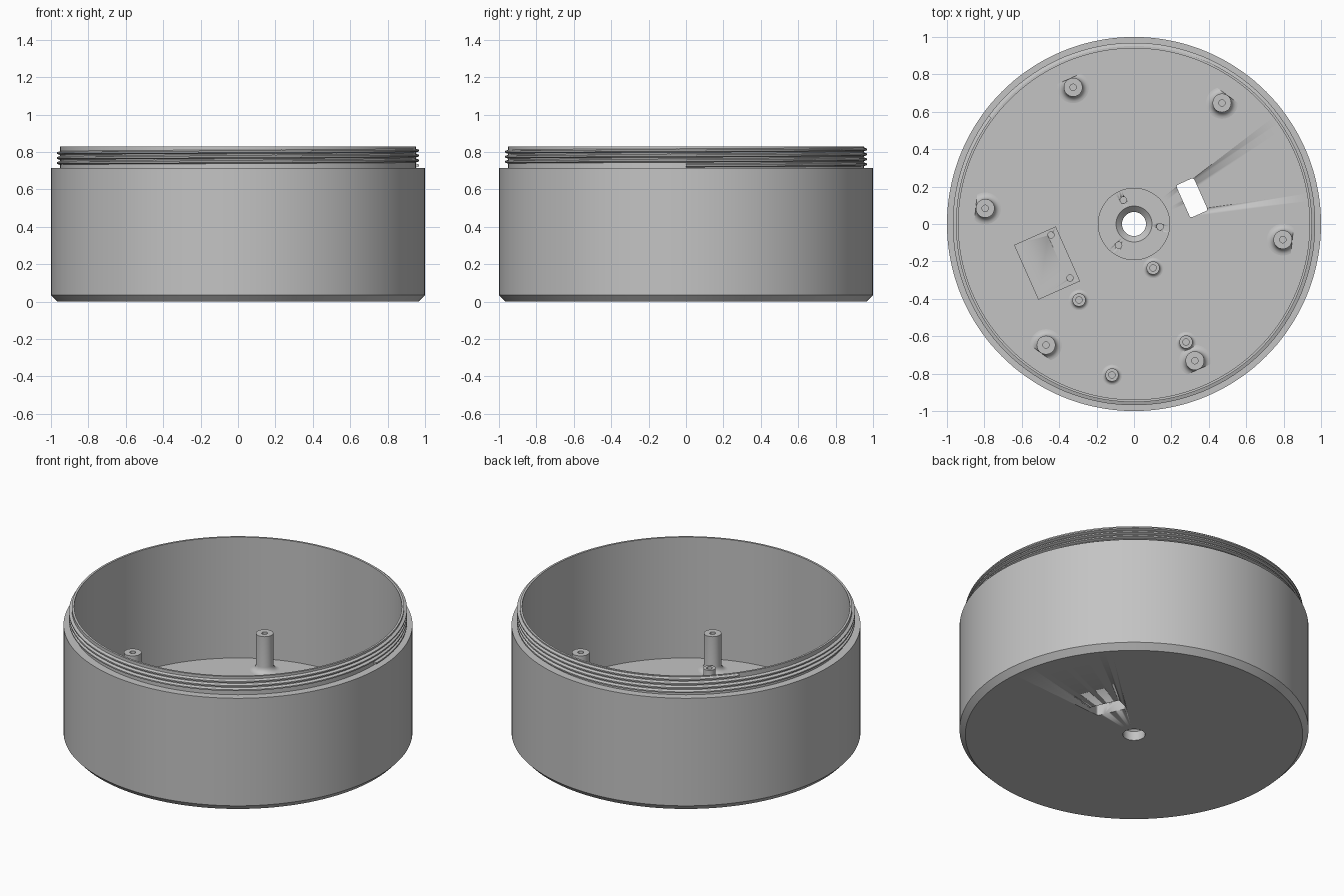
import bpy, bmesh, math
from mathutils import Vector, Matrix

if "Cube" in bpy.data.objects:
    bpy.data.objects.remove(bpy.data.objects["Cube"])

FLOOR, TILT = 0.066, math.radians(24)

grey = bpy.data.materials.new("grey plastic")
grey.diffuse_color = (0.55, 0.55, 0.55, 1)
grey.use_nodes = True
grey.node_tree.nodes["Principled BSDF"].inputs["Base Color"].default_value = grey.diffuse_color


def finish(name, bm):
    bmesh.ops.remove_doubles(bm, verts=bm.verts, dist=1e-6)
    bmesh.ops.recalc_face_normals(bm, faces=bm.faces)
    me = bpy.data.meshes.new(name)
    bm.to_mesh(me)
    bm.free()
    me.materials.append(grey)
    ob = bpy.data.objects.new(name, me)
    bpy.context.collection.objects.link(ob)
    bpy.ops.object.select_all(action='DESELECT')
    ob.select_set(True)
    bpy.context.view_layer.objects.active = ob
    bpy.ops.object.shade_smooth_by_angle(angle=math.radians(30))
    return ob


def lathe(profile, steps):
    """Revolve a closed (radius, height) profile around z."""
    bm = bmesh.new()
    vs = [bm.verts.new((r, 0, z)) for r, z in profile]
    es = [bm.edges.new((vs[i], vs[(i + 1) % len(vs)])) for i in range(len(vs))]
    bmesh.ops.spin(bm, geom=vs + es, cent=(0, 0, 0), axis=(0, 0, 1),
                   angle=math.tau, steps=steps, use_merge=True)
    return bm


def box(name, x, y, z0, z1, w, d, bevel=0):
    bm = bmesh.new()
    bmesh.ops.create_cube(bm, size=1)
    bmesh.ops.scale(bm, vec=(w, d, z1 - z0), verts=bm.verts)
    if bevel:
        upright = [e for e in bm.edges
                   if abs(e.verts[0].co.z - e.verts[1].co.z) > 0.01]
        bmesh.ops.bevel(bm, geom=upright, offset=bevel, segments=4,
                        affect='EDGES', profile=0.5)
    bm.transform(Matrix.Translation((x, y, (z0 + z1) / 2)) @ Matrix.Rotation(TILT, 4, 'Z'))
    return finish(name, bm)


def drill(name, x, y, z0, z1, r=0.017):
    bm = bmesh.new()
    bmesh.ops.create_cone(bm, cap_ends=True, segments=24, radius1=r, radius2=r,
                          depth=z1 - z0)
    bm.transform(Matrix.Translation((x, y, (z0 + z1) / 2)))
    return finish(name, bm)


def cut(target, cutter):
    mod = target.modifiers.new("cut", 'BOOLEAN')
    mod.operation, mod.solver, mod.object = 'DIFFERENCE', 'EXACT', cutter
    bpy.context.view_layer.objects.active = target
    bpy.ops.object.modifier_apply(modifier=mod.name)
    bpy.data.objects.remove(cutter)


def post(name, x, y, r, fillet, top, trim=None):
    """Screw post with a filleted foot, a blind hole and an optional flat side."""
    foot = [(r + fillet * (1 - math.sin(a)), FLOOR + fillet * (1 - math.cos(a)))
            for a in [math.pi / 2 * i / 6 for i in range(7)]]
    profile = ([(0, FLOOR - 0.01), (r + fillet, FLOOR - 0.01)] + foot +
               [(r, top), (0.017, top), (0.017, FLOOR + 0.01), (0, FLOOR + 0.01)])
    bm = lathe(profile, 40)
    bmesh.ops.remove_doubles(bm, verts=bm.verts, dist=1e-6)
    if trim:
        out = Vector((x, y, 0)).normalized()
        bmesh.ops.bisect_plane(bm, geom=bm.verts[:] + bm.edges[:] + bm.faces[:],
                               plane_co=out * trim, plane_no=out, clear_outer=True)
        bmesh.ops.holes_fill(bm, edges=[e for e in bm.edges if e.is_boundary], sides=0)
    bm.transform(Matrix.Translation((x, y, 0)))
    return finish(name, bm)


# Cup: chamfered base, wall, threaded neck, floor, countersunk centre boss
BOSS = 0.09
cup = finish("cup", lathe([
    (0.064, 0), (0.967, 0), (1, 0.035), (1, 0.715), (0.952, 0.715), (0.952, 0.83),
    (0.939, 0.83), (0.939, FLOOR), (0.193, FLOOR), (0.193, BOSS), (0.096, BOSS),
    (0.064, BOSS - 0.032)], 144))

# Rectangular opening through the floor and screw holes in the boss
cut(cup, box("opening_cutter", 0.31, 0.14, -0.1, 0.2, 0.103, 0.19, 0.012))
for k in range(3):
    a = math.radians(114 + 120 * k)
    cut(cup, drill("boss_drill", 0.14 * math.cos(a), 0.14 * math.sin(a), 0.03, 0.2))

# Mounting pad with two screw holes
pad = box("mounting_pad", -0.465, -0.209, FLOOR - 0.01, BOSS, 0.244, 0.32)
for x, y in ((-0.444, -0.059), (-0.342, -0.289)):
    cut(pad, drill("pad_drill", x, y, FLOOR + 0.004, 0.2))

# Six tall posts around the wall, flattened on the outer side
for k in range(6):
    a = math.radians(54 + 60 * k)
    post(f"tall_post_{k + 1}", 0.8 * math.cos(a), 0.8 * math.sin(a),
         0.05, 0.035, 0.295, trim=0.0505)

# Four short posts
for k, (x, y) in enumerate(((0.102, -0.235), (-0.294, -0.406),
                            (-0.118, -0.807), (0.278, -0.631))):
    post(f"short_post_{k + 1}", x, y, 0.035, 0.02, 0.126)

# Helical screw thread on the neck
bm = bmesh.new()
PITCH, TURNS, SEG = 0.0265, 3.4, 128
section = ((0.945, -0.0125), (0.969, -0.004), (0.969, 0.004), (0.945, 0.0125))
count = int(TURNS * SEG)
rings = []
for i in range(count + 1):
    a = math.tau * i / SEG
    z = 0.728 + PITCH * i / SEG
    rings.append([bm.verts.new((r * math.cos(a), r * math.sin(a), min(z + dz, 0.83)))
                  for r, dz in section])
for p, q in zip(rings, rings[1:]):
    for j in range(4):
        bm.faces.new((p[j], p[(j + 1) % 4], q[(j + 1) % 4], q[j]))
bm.faces.new(rings[0])
bm.faces.new(rings[-1])
finish("screw_thread", bm)
